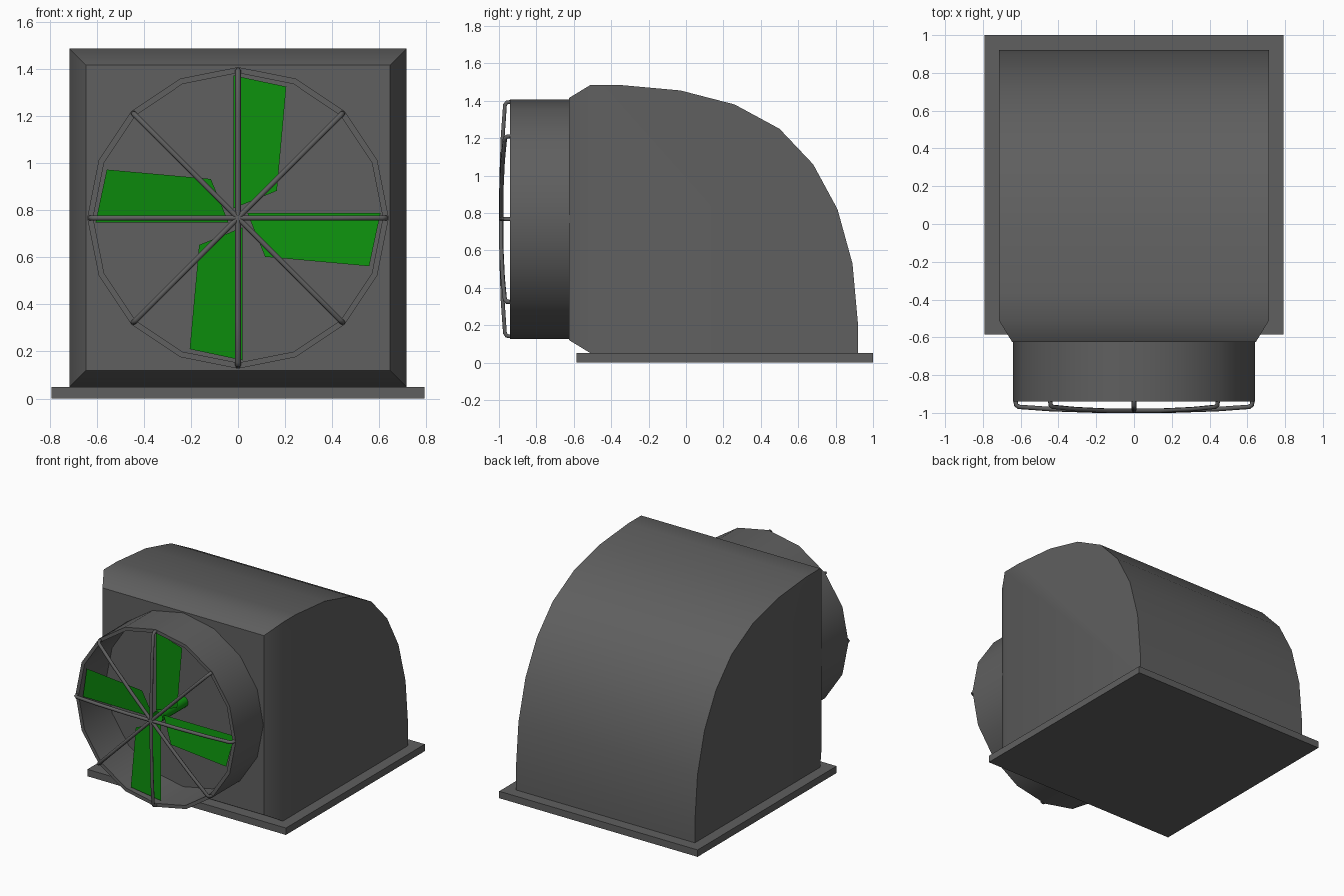
import bpy, bmesh, math
from mathutils import Vector, Matrix

cube = bpy.data.objects.get("Cube")
if cube:
    bpy.data.objects.remove(cube, do_unlink=True)


def material(name, rgb):
    mat = bpy.data.materials.new(name)
    mat.use_nodes = True
    mat.diffuse_color = (*rgb, 1)
    mat.node_tree.nodes["Principled BSDF"].inputs["Base Color"].default_value = (*rgb, 1)
    return mat


GREY = material("dark grey metal", (0.115, 0.115, 0.115))
GREEN = material("green fan", (0.004, 0.28, 0.004))
AXIS_Z = 0.767  # height of the fan axis


def finish(name, bm, mat, smooth=None, outward=True):
    if outward:
        bmesh.ops.recalc_face_normals(bm, faces=bm.faces)
    mesh = bpy.data.meshes.new(name)
    bm.to_mesh(mesh)
    bm.free()
    mesh.materials.append(mat)
    obj = bpy.data.objects.new(name, mesh)
    bpy.context.collection.objects.link(obj)
    if smooth:
        bpy.ops.object.select_all(action="DESELECT")
        obj.select_set(True)
        bpy.context.view_layer.objects.active = obj
        bpy.ops.object.shade_smooth_by_angle(angle=math.radians(smooth))
    return obj


def lathe(name, profile, sides, mat, closed):
    """Turn (radius, y) points around the fan axis."""
    bm = bmesh.new()
    rings = []
    for r, y in profile:
        angles = [math.tau * i / sides for i in range(sides)]
        rings.append([bm.verts.new((r * math.cos(a), y, AXIS_Z + r * math.sin(a)))
                      for a in angles])
    pairs = list(zip(rings, rings[1:]))
    if closed:
        pairs.append((rings[-1], rings[0]))
    for a, b in pairs:
        for i in range(sides):
            j = (i + 1) % sides
            bm.faces.new((a[i], a[j], b[j], b[i]))
    return finish(name, bm, mat, 40)


# Base plate
bm = bmesh.new()
bmesh.ops.create_cube(bm, size=1)
bmesh.ops.scale(bm, vec=(1.585, 1.585, 0.05), verts=bm.verts)
bmesh.ops.translate(bm, vec=(0, 0.207, 0.025), verts=bm.verts)
finish("base_plate", bm, GREY)

# Housing: curved side profile pulled across, front face stepped in as a frustum
profile = [(-0.51, 0.05), (-0.51, 1.485), (-0.36, 1.485), (-0.03, 1.455),
           (0.26, 1.38), (0.5, 1.25), (0.68, 1.06), (0.81, 0.82),
           (0.89, 0.53), (0.92, 0.2), (0.92, 0.05)]
bm = bmesh.new()
side = bm.faces.new([bm.verts.new((-0.715, y, z)) for y, z in profile])
pulled = bmesh.ops.extrude_face_region(bm, geom=[side], use_keep_orig=True)
moved = [v for v in pulled["geom"] if isinstance(v, bmesh.types.BMVert)]
bmesh.ops.translate(bm, vec=(1.43, 0, 0), verts=moved)
bmesh.ops.recalc_face_normals(bm, faces=bm.faces)
bm.normal_update()
front = [f for f in bm.faces if f.normal.y < -0.9]
bmesh.ops.inset_region(bm, faces=front, thickness=0.07, use_even_offset=True)
bmesh.ops.translate(bm, vec=(0, -0.115, 0), verts=list({v for f in front for v in f.verts}))
finish("housing", bm, GREY, 40)

# Round intake duct and open fan shaft
lathe("intake_duct", [(0.64, -0.62), (0.64, -0.94), (0.615, -0.94), (0.615, -0.62)],
      16, GREY, True)
lathe("fan_shaft", [(0.04, -0.92), (0.04, -0.62)], 12, GREEN, False)

# Four pitched blades: (radius, chord, y)
blade = [(0.04, -0.02, -0.905), (0.605, -0.02, -0.905),
         (0.557, 0.205, -0.93), (0.115, 0.165, -0.93)]
bm = bmesh.new()
for k in range(4):
    turn = Matrix.Rotation(k * math.pi / 2, 3, "Y")
    bm.faces.new([bm.verts.new(turn @ Vector((r, y, -c)) + Vector((0, 0, AXIS_Z)))
                  for r, c, y in blade])
finish("fan_blades", bm, GREEN, outward=False)

# Guard: four bowed wires crossing at the centre
half = [(0.628, -0.93), (0.624, -0.958), (0.61, -0.968), (0.44, -0.98), (0.2, -0.988)]
path = half + [(0, -0.988)] + [(-r, y) for r, y in reversed(half)]
curve = bpy.data.curves.new("guard_wires", "CURVE")
curve.dimensions = "3D"
curve.bevel_depth = 0.012
curve.bevel_resolution = 1
curve.use_fill_caps = True
for k in range(4):
    a = k * math.pi / 4
    spline = curve.splines.new("POLY")
    spline.points.add(len(path) - 1)
    for point, (r, y) in zip(spline.points, path):
        point.co = (r * math.cos(a), y, AXIS_Z + r * math.sin(a), 1)
    spline.use_smooth = True
curve.materials.append(GREY)
guard = bpy.data.objects.new("guard_wires", curve)
bpy.context.collection.objects.link(guard)
